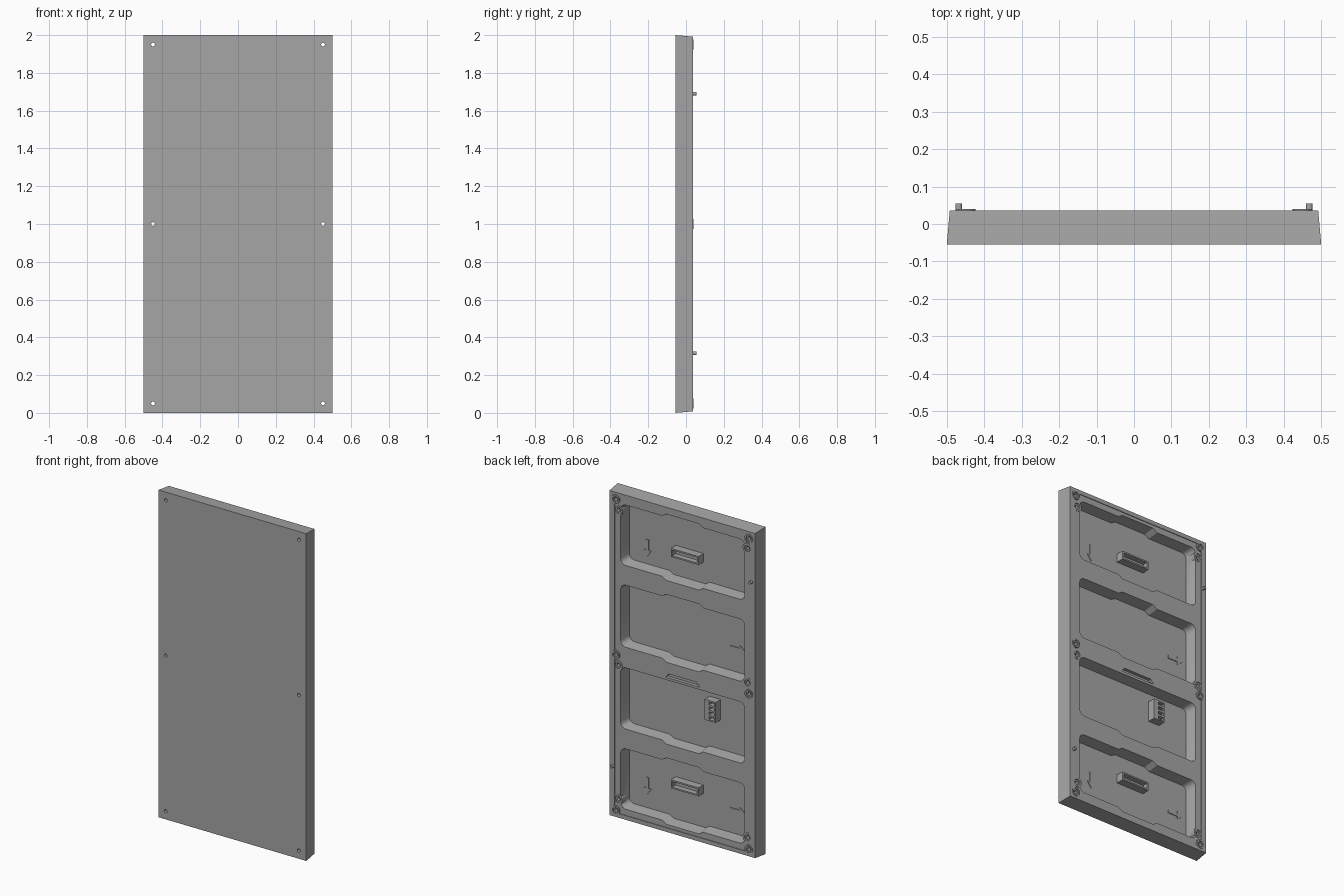
import bpy, bmesh, math

if "Cube" in bpy.data.objects:
    bpy.data.objects.remove(bpy.data.objects["Cube"])

FRONT, FLOOR, DECK, RIM = -0.055, -0.035, 0.032, 0.036

grey = bpy.data.materials.new("grey_plastic")
grey.use_nodes = True
grey.diffuse_color = (0.38, 0.38, 0.38, 1)
grey.node_tree.nodes["Principled BSDF"].inputs["Base Color"].default_value = (0.38, 0.38, 0.38, 1)


def prism(name, outline, y0, y1, sx=1.0, sz=1.0):
    """Extrude an x-z outline from y0 to y1, scaling the far end about its middle."""
    bm = bmesh.new()
    xs, zs = [p[0] for p in outline], [p[1] for p in outline]
    cx, cz = (min(xs) + max(xs)) / 2, (min(zs) + max(zs)) / 2
    near = [bm.verts.new((x, y0, z)) for x, z in outline]
    far = [bm.verts.new((cx + (x - cx) * sx, y1, cz + (z - cz) * sz)) for x, z in outline]
    bm.faces.new(near)
    bm.faces.new(far[::-1])
    n = len(outline)
    for i in range(n):
        j = (i + 1) % n
        bm.faces.new((near[j], near[i], far[i], far[j]))
    bmesh.ops.recalc_face_normals(bm, faces=bm.faces)
    mesh = bpy.data.meshes.new(name)
    bm.to_mesh(mesh)
    bm.free()
    mesh.materials.append(grey)
    obj = bpy.data.objects.new(name, mesh)
    bpy.context.scene.collection.objects.link(obj)
    return obj


def rect(x0, x1, z0, z1):
    return [(x0, z0), (x1, z0), (x1, z1), (x0, z1)]


def circle(x, z, r, n=24):
    return [(x + r * math.cos(math.tau * i / n), z + r * math.sin(math.tau * i / n)) for i in range(n)]


def combine(obj, tool, operation="DIFFERENCE"):
    mod = obj.modifiers.new(operation, "BOOLEAN")
    mod.operation, mod.solver, mod.object = operation, "EXACT", tool
    bpy.context.view_layer.objects.active = obj
    bpy.ops.object.modifier_apply(modifier=mod.name)
    bpy.data.objects.remove(tool)


def pocket_outline(z0, z1, top_bulge=True, w=0.42, r=0.035, b=0.018):
    """Rounded rectangle whose long edges step outwards in the middle."""
    def arc(cx, cz, start):
        return [(cx + r * math.cos(math.radians(start + a)), cz + r * math.sin(math.radians(start + a)))
                for a in range(0, 91, 18)]
    pts = arc(-w + r, z0 + r, 180)
    pts += [(-0.14, z0), (-0.11, z0 - b), (0.11, z0 - b), (0.14, z0)]
    pts += arc(w - r, z0 + r, 270) + arc(w - r, z1 - r, 0)
    if top_bulge:
        pts += [(0.14, z1), (0.11, z1 + b), (-0.11, z1 + b), (-0.14, z1)]
    return pts + arc(-w + r, z1 - r, 90)


# Tapered cabinet body with a shallow sunken deck on the back
body = prism("panel_body", rect(-0.5, 0.5, 0, 2), FRONT, RIM, 0.984, 0.992)
combine(body, prism("deck_cut", rect(-0.457, 0.457, 0.033, 1.967), DECK, 0.1))

# Four drafted pockets, leaving cross bars
for z0, z1, bulge in ((0.07, 0.44, True), (0.56, 0.935, False), (1.06, 1.44, True), (1.56, 1.93, True)):
    mouth = pocket_outline(z0, z1, bulge)
    cutter = prism("pocket_cut", mouth, DECK + 0.002, FLOOR, 0.97, 0.94)
    combine(body, cutter)

# Shallow notch in the middle bar
combine(body, prism("notch_cut", [(-0.115, 0.95), (0.115, 0.95), (0.095, 0.975), (-0.095, 0.975)], 0.012, 0.1))

# Screw bosses: raised ones with through holes, lower ones with blind holes
through = [(s * 0.45, z) for s in (-1, 1) for z in (0.05, 1.0, 1.95)]
blind = [(s * 0.438, z) for s in (-1, 1) for z in (0.118, 1.0 - s * 0.064, 1.885)]
for x, z in blind:
    combine(body, prism("boss", circle(x, z, 0.031), FLOOR - 0.008, 0.034), "UNION")
for x, z in through:
    combine(body, prism("boss", circle(x, z, 0.027), FLOOR - 0.007, 0.040), "UNION")
for x, z in blind:
    combine(body, prism("bore", circle(x, z, 0.019), 0.027, 0.1))
    combine(body, prism("hole", circle(x, z, 0.010), -0.01, 0.1))
for x, z in through:
    combine(body, prism("bore", circle(x, z, 0.018), 0.033, 0.1))
    combine(body, prism("hole", circle(x, z, 0.010), -0.1, 0.1))

# Locating pins, diagonally opposite
pins = [prism("locating_pin_" + side, circle(x, z, 0.009), 0.03, 0.055)
        for side, x, z in (("right", -0.468, 1.69), ("left", 0.468, 0.315))]

# Raised direction arrows on the pocket floors
arrow = [(-0.009, 0.05), (-0.009, -0.015), (-0.026, -0.015), (0, -0.052),
         (0.026, -0.015), (0.009, -0.015), (0.009, 0.05)]
for level, z_down, z_side in (("lower", 0.218, 0.225), ("upper", 1.672, 1.215)):
    prism("down_arrow_" + level, [(0.283 + u, z_down + v) for u, v in arrow], FLOOR - 0.002, FLOOR + 0.005)
    prism("side_arrow_" + level, [(-0.325 + v, z_side + u) for u, v in arrow], FLOOR - 0.002, FLOOR + 0.005)

# Ribbon cable sockets
for level, z in (("lower", 0.296), ("upper", 1.71)):
    socket = prism("ribbon_socket_" + level, rect(-0.094, 0.094, z - 0.026, z + 0.026), FLOOR - 0.002, 0.013)
    combine(socket, prism("slot", rect(-0.084, 0.084, z - 0.017, z + 0.017), -0.02, 0.1))

# Power socket with four contact openings
power = prism("power_socket", rect(-0.21, -0.135, 0.75, 0.875), FLOOR - 0.002, 0.013)
for i in range(4):
    z = 0.767 + i * 0.03
    combine(power, prism("contact", rect(-0.203, -0.165, z - 0.009, z + 0.009), -0.015, 0.1))

# Smooth round walls, keep edges crisp
bpy.ops.object.select_all(action="DESELECT")
for obj in [body] + pins:
    obj.select_set(True)
bpy.context.view_layer.objects.active = body
bpy.ops.object.shade_smooth_by_angle(angle=math.radians(30))
